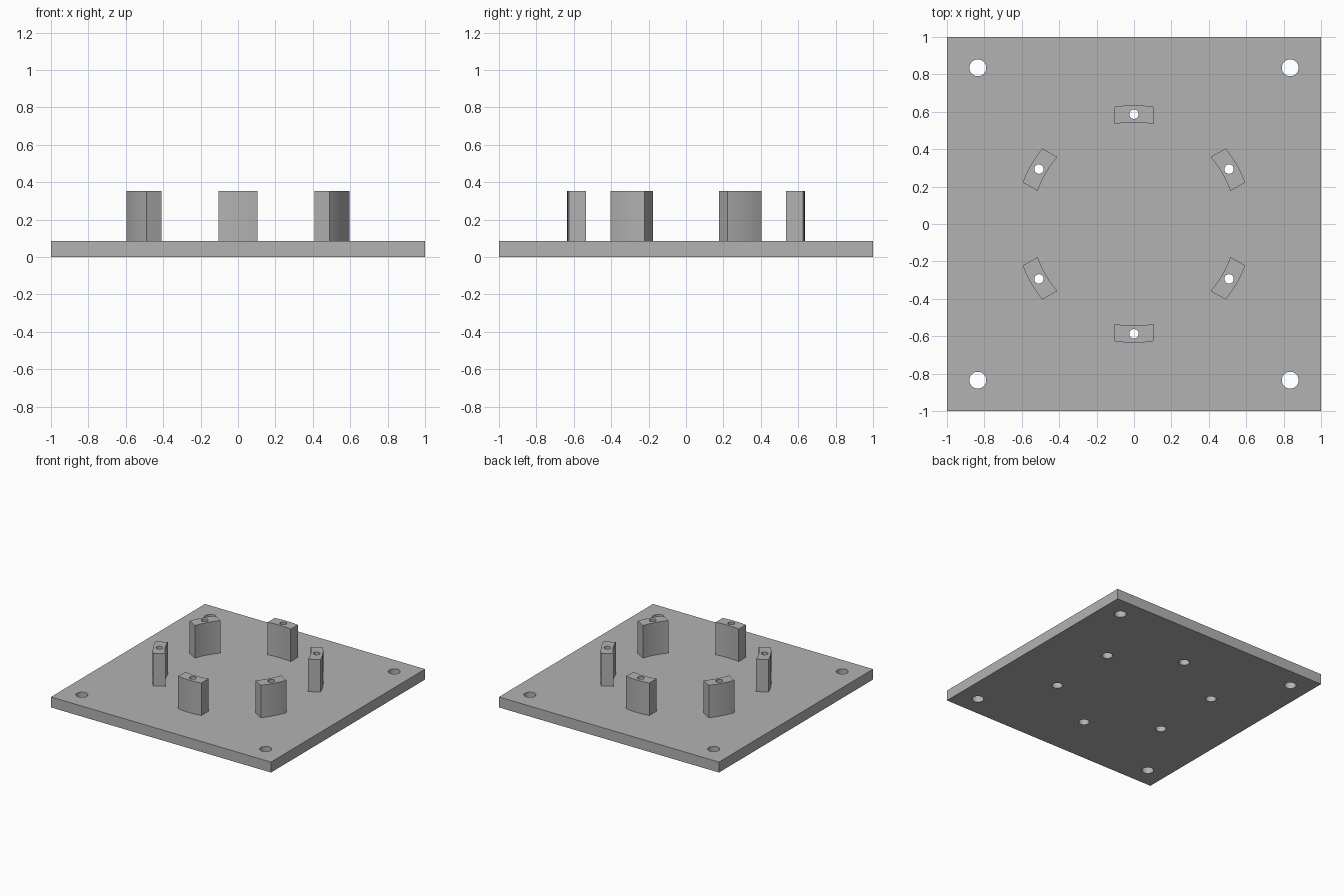
import bpy
import math

if "Cube" in bpy.data.objects:
    bpy.data.objects.remove(bpy.data.objects["Cube"], do_unlink=True)

PLATE_H, TOP = 0.086, 0.353
CORNER = 0.835
RING, HALF_W = 0.587, 0.105
INNER, OUTER = 0.544, 0.635
ANGLES = [math.radians(60 * i) for i in range(6)]

grey = bpy.data.materials.new("plain grey")
grey.use_nodes = True
grey.diffuse_color = (0.45, 0.45, 0.45, 1)
grey.node_tree.nodes["Principled BSDF"].inputs["Base Color"].default_value = grey.diffuse_color


def ring_point(angle):
    return -RING * math.sin(angle), RING * math.cos(angle)


def drill(obj, x, y, radius, z0, z1):
    """Cut a round vertical hole and discard the cutter."""
    bpy.ops.mesh.primitive_cylinder_add(vertices=48, radius=radius, depth=z1 - z0,
                                        location=(x, y, (z0 + z1) / 2))
    cutter = bpy.context.object
    cutter.name = "hole_cutter"
    cutter.hide_render = True
    mod = obj.modifiers.new("hole", "BOOLEAN")
    mod.operation = "DIFFERENCE"
    mod.solver = "EXACT"
    mod.object = cutter
    bpy.context.view_layer.objects.active = obj
    bpy.ops.object.modifier_apply(modifier=mod.name)
    bpy.data.objects.remove(cutter, do_unlink=True)


def finish(obj):
    obj.data.materials.clear()
    obj.data.materials.append(grey)
    bpy.ops.object.select_all(action="DESELECT")
    obj.select_set(True)
    bpy.context.view_layer.objects.active = obj
    bpy.ops.object.shade_smooth_by_angle(angle=math.radians(30))


def make_post(name, angle):
    """Block with straight sides and concentric curved inner and outer faces."""
    steps = 12
    xs = [HALF_W * (2 * i / steps - 1) for i in range(steps + 1)]
    profile = [(x, math.sqrt(INNER ** 2 - x * x)) for x in xs]
    profile += [(x, math.sqrt(OUTER ** 2 - x * x)) for x in reversed(xs)]
    c, s = math.cos(angle), math.sin(angle)
    profile = [(x * c - y * s, x * s + y * c) for x, y in profile]
    n = len(profile)
    verts = [(x, y, z) for z in (PLATE_H, TOP) for x, y in profile]
    faces = [tuple(reversed(range(n))), tuple(range(n, 2 * n))]
    faces += [(i, (i + 1) % n, (i + 1) % n + n, i + n) for i in range(n)]
    mesh = bpy.data.meshes.new(name)
    mesh.from_pydata(verts, [], faces)
    obj = bpy.data.objects.new(name, mesh)
    bpy.context.collection.objects.link(obj)
    return obj


# Base plate with corner mounting holes
bpy.ops.mesh.primitive_cube_add(size=1, location=(0, 0, PLATE_H / 2))
plate = bpy.context.object
plate.name = "base_plate"
plate.scale = (2, 2, PLATE_H)
bpy.ops.object.transform_apply(location=True, rotation=False, scale=True)
for sx in (-1, 1):
    for sy in (-1, 1):
        drill(plate, sx * CORNER, sy * CORNER, 0.045, -0.1, 0.2)

# Screw holes under each post, widened from below for the screw heads
for a in ANGLES:
    x, y = ring_point(a)
    drill(plate, x, y, 0.025, -0.1, 0.2)
    drill(plate, x, y, 0.04, -0.1, 0.05)
finish(plate)

# Ring of six curved posts, each drilled through
for i, a in enumerate(ANGLES):
    post = make_post(f"curved_post_{i + 1}", a)
    drill(post, *ring_point(a), 0.025, 0, 0.5)
    finish(post)
